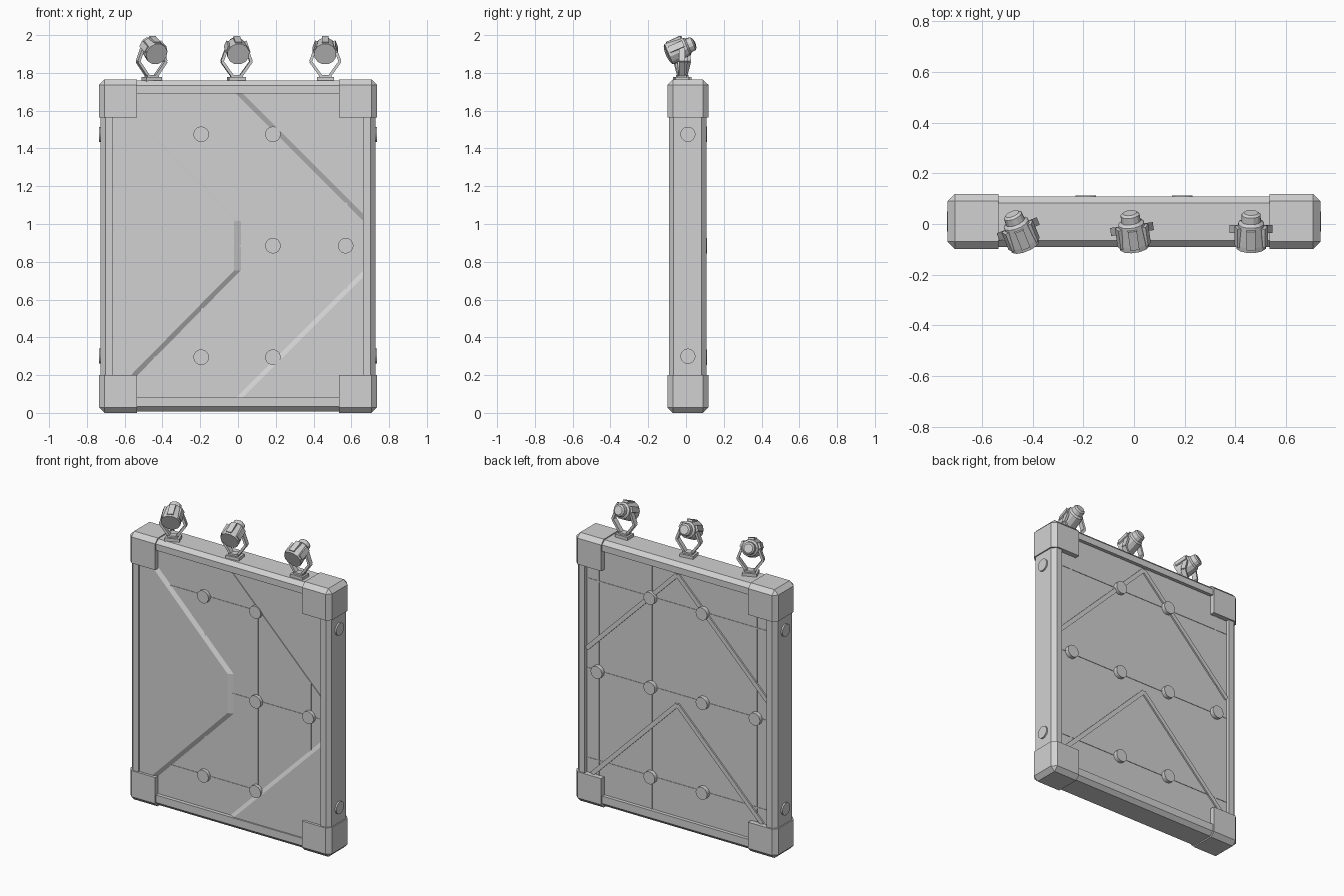
import bpy, bmesh, math
from mathutils import Matrix, Vector

if "Cube" in bpy.data.objects:
    bpy.data.objects.remove(bpy.data.objects["Cube"])

grey = bpy.data.materials.new("plain_grey")
grey.diffuse_color = (0.64, 0.64, 0.64, 1)
grey.use_nodes = True
grey.node_tree.nodes["Principled BSDF"].inputs["Base Color"].default_value = grey.diffuse_color


def finish(name, bm, matrix=None):
    """Turn a bmesh into a named grey object."""
    if matrix:
        bm.transform(matrix)
    bmesh.ops.recalc_face_normals(bm, faces=bm.faces)
    mesh = bpy.data.meshes.new(name)
    bm.to_mesh(mesh)
    bm.free()
    mesh.materials.append(grey)
    obj = bpy.data.objects.new(name, mesh)
    bpy.context.collection.objects.link(obj)
    return obj


def box(name, lo, hi, matrix=None, bevel=0, pick=None):
    """Box between two corners; pick(midpoint) chooses the edges to chamfer."""
    lo, hi = Vector(lo), Vector(hi)
    bm = bmesh.new()
    bmesh.ops.create_cube(bm, size=1)
    for v in bm.verts:
        v.co = Vector([(lo[i] + hi[i]) / 2 + v.co[i] * (hi[i] - lo[i]) for i in range(3)])
    if bevel:
        edges = [e for e in bm.edges if pick((e.verts[0].co + e.verts[1].co) / 2)]
        bmesh.ops.bevel(bm, geom=edges, offset=bevel, segments=1, affect='EDGES')
    return finish(name, bm, matrix)


def prism(name, pts, y0, y1, shift=0, matrix=None):
    """Outline in x,z pulled from y0 to y1; shift slants its sides along x."""
    bm = bmesh.new()
    a = [bm.verts.new((x, y0, z)) for x, z in pts]
    b = [bm.verts.new((x + shift, y1, z)) for x, z in pts]
    bm.faces.new(a)
    bm.faces.new(b[::-1])
    for i in range(len(pts)):
        j = (i + 1) % len(pts)
        bm.faces.new((a[i], b[i], b[j], a[j]))
    return finish(name, bm, matrix)


def lathe(name, profile, sides, matrix=None):
    """Closed solid turned around the y axis from (y, radius) points."""
    bm = bmesh.new()
    rings = []
    for y, r in profile:
        rings.append([bm.verts.new((r * math.cos(t), y, r * math.sin(t)))
                      for t in (2 * math.pi * (i + 0.5) / sides for i in range(sides))])
    for p, q in zip(rings, rings[1:]):
        for i in range(sides):
            j = (i + 1) % sides
            bm.faces.new((p[i], p[j], q[j], q[i]))
    bm.faces.new(rings[0])
    bm.faces.new(rings[-1])
    return finish(name, bm, matrix)


def bar(name, p, q, width, y0, y1, matrix=None):
    """Straight bar in the x,z plane."""
    p, q = Vector(p), Vector(q)
    d = (q - p).normalized() * width / 2
    n = Vector((-d.y, d.x))
    return prism(name, [p + n, q + n, q - n, p - n], y0, y1, 0, matrix)


W, H = 0.735, 1.765          # frame half width and height
MID = 0.01                   # frame centre in y

# frame rails with chamfered outer edges
for s in (-1, 1):
    xs = sorted((s * 0.662, s * (W - 0.008)))
    box("side_rail", (xs[0], -0.09, 0.15), (xs[1], 0.108, H - 0.15), None, 0.025,
        lambda m: abs(m.x) > 0.72 and 0.2 < m.z < 1.5 and abs(m.y - MID) > 0.05)
for name, z0, z1 in (("bottom_rail", 0.008, 0.082), ("top_rail", 1.692, H - 0.006)):
    outer = z0 if z0 < 1 else z1
    box(name, (-0.6, -0.09, z0), (0.6, 0.108, z1), None, 0.025,
        lambda m: abs(m.z - outer) < 0.001 and abs(m.x) < 0.1)

# corner blocks
for s in (-1, 1):
    for z0, z1, zin in ((0, 0.2, 0.2), (1.565, H, 1.565)):
        xs = sorted((s * 0.535, s * W))
        box("corner_block", (xs[0], -0.098, z0), (xs[1], 0.118, z1), None, 0.028,
            lambda m: abs(m.x) > 0.54 and abs(m.z - zin) > 0.01)

# main panel
FRONT, BACK, PLATE = -0.066, 0.085, -0.081
box("panel", (-0.69, FRONT, 0.05), (0.69, BACK, 1.72))

# raised front plates with shallow sloped edges, leaving an arrow-shaped recess
prism("left_plate", [(-0.66, 0.07), (0.015, 0.755), (0.015, 1.015), (-0.66, 1.7)],
      FRONT, PLATE, -0.035)
prism("upper_right_plate", [(-0.02, 1.7), (0.66, 1.02), (0.66, 1.7)], FRONT, PLATE, 0.035)
prism("lower_right_plate", [(-0.02, 0.07), (0.66, 0.75), (0.66, 0.07)], FRONT, PLATE, 0.035)

# panel seams on both faces
for y0, y1 in ((FRONT, FRONT - 0.003), (BACK, BACK + 0.003)):
    for x in (-0.575, -0.19, 0.19, 0.575):
        bar("upright_seam", (x, 0.07), (x, 1.7), 0.01, y0, y1)
    for z in (0.295, 0.885, 1.475):
        bar("level_seam", (-0.67, z), (0.67, z), 0.008, y0, y1)

# chevron ribs on the back
for top, reach in ((1.675, 0.66), (0.82, 0.62)):
    for s in (-1, 1):
        bar("back_chevron", (0, top), (s * reach, top - reach), 0.028, BACK, BACK + 0.01)


def disc(name, x, y0, y1, z):
    lathe(name, [(y0, 0.041), (y1, 0.041)], 24, Matrix.Translation((x, 0, z)))


# round bosses
for x, z in ((-0.195, 1.475), (0.185, 1.475), (0.185, 0.885), (0.57, 0.885),
             (-0.195, 0.295), (0.185, 0.295)):
    disc("front_boss", x, FRONT, -0.088, z)
for s in (-1, 1):
    for x, z in ((0.19, 1.475), (0.19, 0.885), (0.575, 0.885), (0.19, 0.295)):
        disc("back_boss", s * x, BACK, 0.112, z)
    for z in (0.3, 1.475):
        lathe("side_boss", [(0.7, 0.04), (0.737, 0.04)], 24,
              Matrix.Translation((0, MID, z)) @ Matrix.Rotation(-s * math.pi / 2, 4, 'Z'))

# three spotlights, each turned a little differently
for x, turn in ((-0.457, 22), (-0.008, 8), (0.462, 0)):
    stand = Matrix.Translation((x, -0.02, 0)) @ Matrix.Rotation(math.radians(turn), 4, 'Z')
    box("lamp_base", (-0.045, -0.035, 1.755), (0.045, 0.035, 1.779), stand)
    box("lamp_foot", (-0.032, -0.022, 1.779), (0.032, 0.022, 1.79), stand)
    for s in (-1, 1):
        path = [(s * 0.024, 1.785), (s * 0.078, 1.86), (s * 0.05, 1.935)]
        for p, q in zip(path, path[1:]):
            bar("lamp_yoke", p, q, 0.015, -0.016, 0.016, stand)
    tilt = stand @ Matrix.Translation((0, 0, 1.93)) @ Matrix.Rotation(math.radians(23), 4, 'X')
    lathe("lamp_can", [(-0.078, 0.052), (-0.078, 0.06), (-0.058, 0.06), (0.025, 0.052),
                       (0.035, 0.04), (0.062, 0.038), (0.07, 0.028)], 12, tilt)
    for a in (-70, 0, 70):
        box("lamp_rib", (-0.018, -0.065, 0.045), (0.018, 0.015, 0.064),
            tilt @ Matrix.Rotation(math.radians(a), 4, 'Y'))
